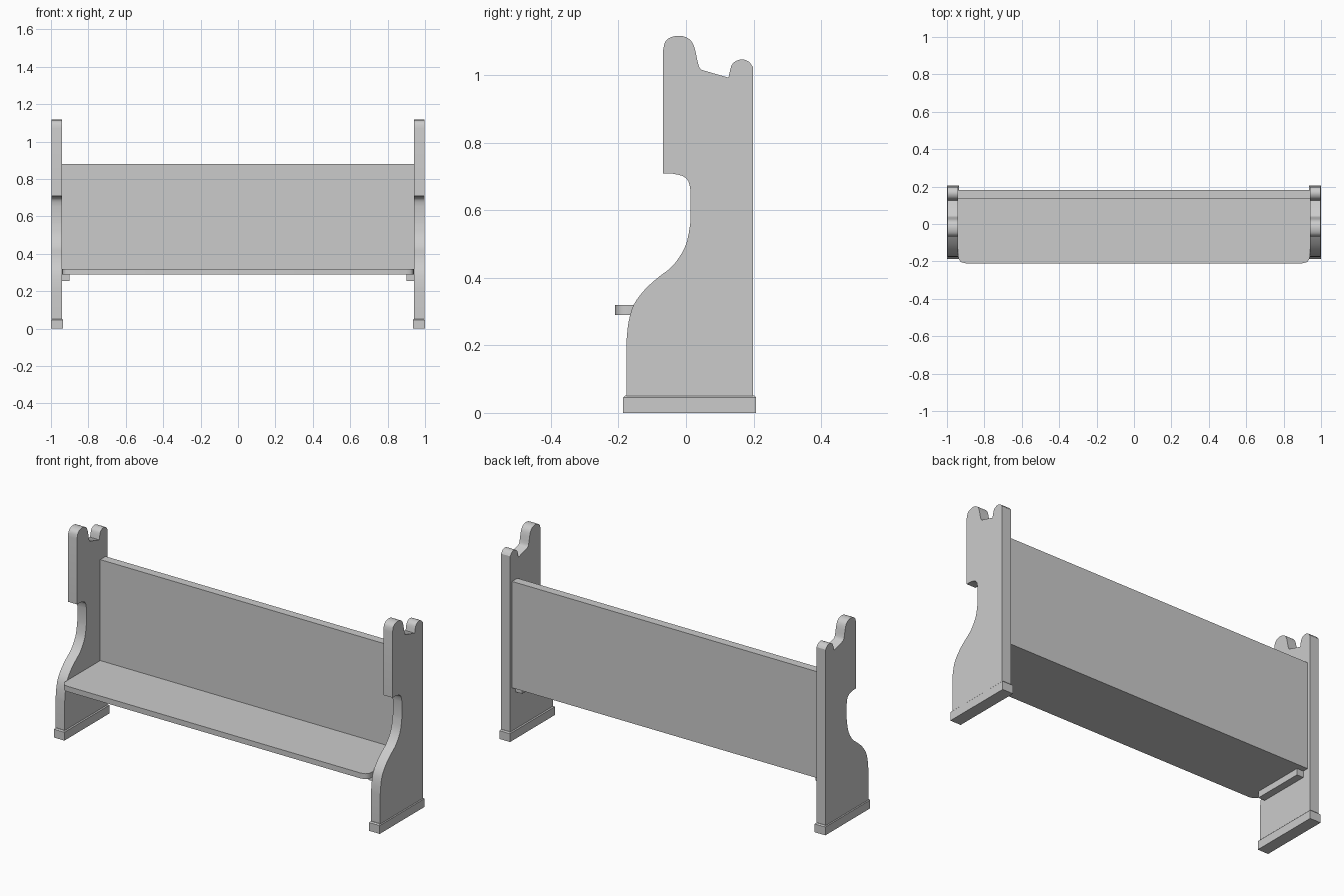
import bpy, bmesh
from mathutils import Vector
from mathutils.geometry import interpolate_bezier

if "Cube" in bpy.data.objects:
    bpy.data.objects.remove(bpy.data.objects["Cube"])


def spline(pts, steps=3):
    """Smooth run through the given (a, b) points."""
    p = [Vector((a, b, 0)) for a, b in pts]
    out = [p[0]]
    for i in range(len(p) - 1):
        t0 = (p[i + 1] - p[max(i - 1, 0)]) / 6
        t1 = (p[min(i + 2, len(p) - 1)] - p[i]) / 6
        out += interpolate_bezier(p[i], p[i] + t0, p[i + 1] - t1, p[i + 1], steps + 1)[1:]
    return [(v.x, v.y) for v in out]


def prism(name, outline, to_3d, lo, hi, smooth=True):
    """Extrude a 2D outline between lo and hi."""
    bm = bmesh.new()
    rings = [[bm.verts.new(to_3d(a, b, h)) for a, b in outline] for h in (lo, hi)]
    n = len(outline)
    bm.faces.new(rings[0])
    bm.faces.new(rings[1])
    for i in range(n):
        j = (i + 1) % n
        bm.faces.new((rings[0][i], rings[0][j], rings[1][j], rings[1][i]))
    return finish(name, bm, smooth)


def box(name, x, y, z, top_bevel=0):
    bm = bmesh.new()
    bmesh.ops.create_cube(bm, size=1)
    for v in bm.verts:
        v.co = [r[0] if c < 0 else r[1] for c, r in zip(v.co, (x, y, z))]
    if top_bevel:
        edges = [e for e in bm.edges if all(v.co.z > z[1] - 1e-5 for v in e.verts)]
        bmesh.ops.bevel(bm, geom=edges, offset=top_bevel, segments=1, affect='EDGES')
    return finish(name, bm, False)


def finish(name, bm, smooth):
    bmesh.ops.recalc_face_normals(bm, faces=bm.faces)
    me = bpy.data.meshes.new(name)
    bm.to_mesh(me)
    bm.free()
    ob = bpy.data.objects.new(name, me)
    bpy.context.collection.objects.link(ob)
    if smooth:
        bpy.ops.object.select_all(action='DESELECT')
        ob.select_set(True)
        bpy.context.view_layer.objects.active = ob
        bpy.ops.object.shade_smooth_by_angle(angle=0.6)
    return ob


# End panel profile in (y, z): front curve, armrest notch, two rounded ears
profile = [(0.198, 0.05), (-0.176, 0.05)]
profile += spline([(-0.176, 0.216), (-0.17, 0.27), (-0.155, 0.32), (-0.123, 0.364),
                   (-0.084, 0.40), (-0.043, 0.432), (-0.013, 0.472), (0.004, 0.512),
                   (0.014, 0.57)])
profile += spline([(0.014, 0.655), (0.007, 0.686), (-0.011, 0.702), (-0.043, 0.709)])
profile += [(-0.068, 0.709)]
profile += spline([(-0.068, 1.072), (-0.062, 1.098), (-0.046, 1.112), (-0.019, 1.117),
                   (0.007, 1.109), (0.024, 1.086), (0.037, 1.03), (0.046, 1.016)])
profile += spline([(0.126, 0.993), (0.134, 1.027), (0.146, 1.041), (0.165, 1.047),
                   (0.185, 1.041), (0.198, 1.025)])

# Ends, feet and seat cleats on both sides
for side, s in (("left", -1), ("right", 1)):
    span = lambda a, b: tuple(sorted((s * a, s * b)))
    prism(side + "_end_panel", profile, lambda a, b, h: (h, a, b), *span(0.94, 0.996))
    box(side + "_foot", span(0.935, 1.0), (-0.186, 0.207), (0, 0.052), 0.006)
    box(side + "_seat_cleat", span(0.90, 0.94), (-0.14, 0.15), (0.255, 0.29))

# Seat with rounded front corners
corner = spline([(0.94, -0.17), (0.937, -0.187), (0.925, -0.203), (0.90, -0.21)])
outline = [(0.94, 0.135)] + corner + [(-x, y) for x, y in reversed(corner)] + [(-0.94, 0.135)]
prism("seat", outline, lambda a, b, h: (a, b, h), 0.29, 0.32)

# Backrest board
box("backrest", (-0.94, 0.94), (0.135, 0.182), (0.29, 0.88))
